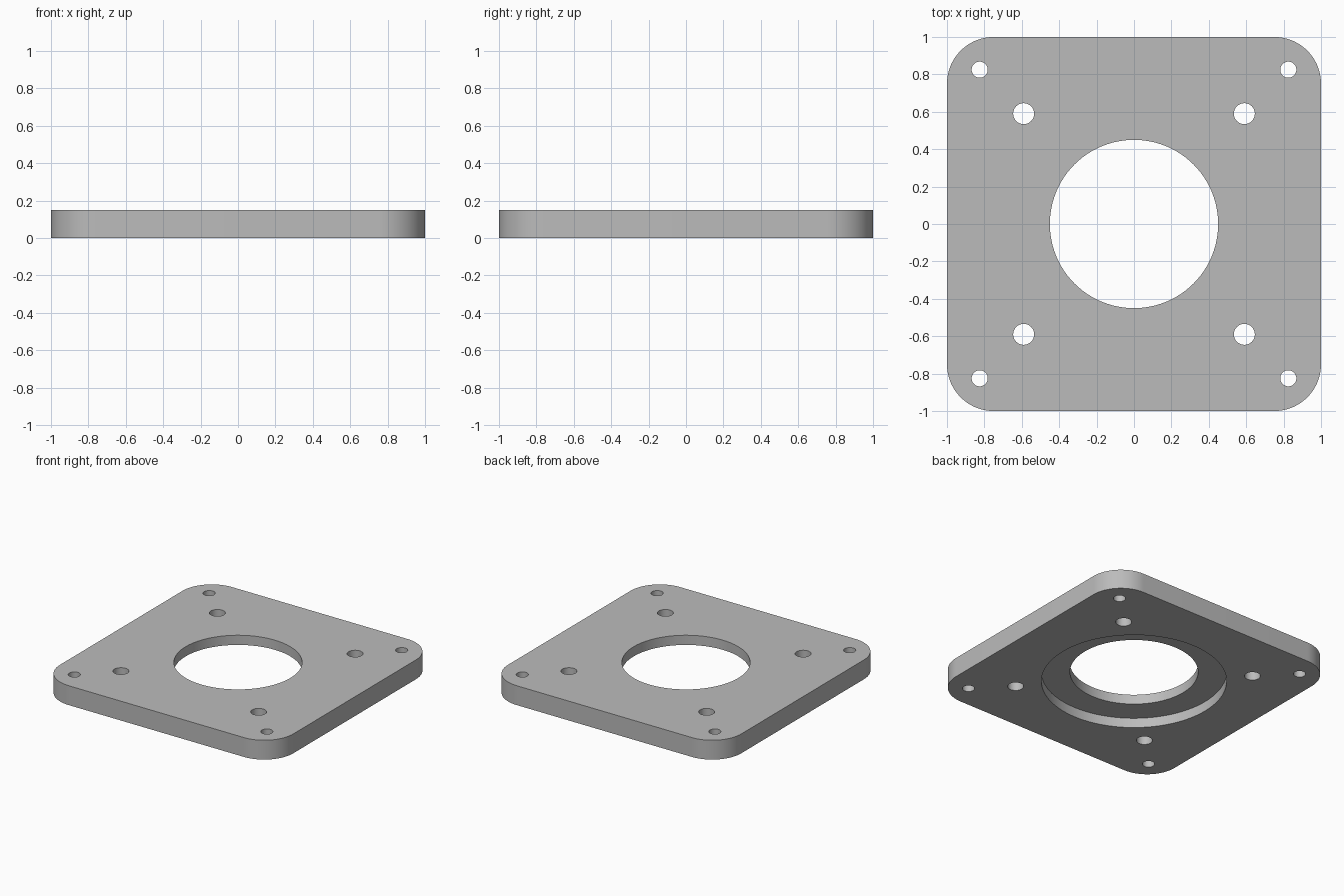
import bpy, bmesh
from math import cos, sin, pi, radians

if "Cube" in bpy.data.objects:
    bpy.data.objects.remove(bpy.data.objects["Cube"])

T = 0.15      # plate thickness
R = 0.25      # corner radius
STEPS = 20    # segments per rounded corner

# Rounded square plate, extruded from its outline
bm = bmesh.new()
outline = []
for i, (sx, sy) in enumerate([(1, 1), (-1, 1), (-1, -1), (1, -1)]):
    for k in range(STEPS + 1):
        a = (i + k / STEPS) * pi / 2
        outline.append(bm.verts.new((sx * (1 - R) + R * cos(a), sy * (1 - R) + R * sin(a), 0)))
base = bm.faces.new(outline)
top = bmesh.ops.extrude_face_region(bm, geom=[base])["geom"]
bmesh.ops.translate(bm, vec=(0, 0, T), verts=[g for g in top if isinstance(g, bmesh.types.BMVert)])
bmesh.ops.recalc_face_normals(bm, faces=bm.faces)
mesh = bpy.data.meshes.new("mounting_plate")
bm.to_mesh(mesh)
bm.free()
plate = bpy.data.objects.new("mounting_plate", mesh)
bpy.context.collection.objects.link(plate)

# Darker grey metal
metal = bpy.data.materials.new("grey_metal")
metal.diffuse_color = (0.5, 0.5, 0.5, 1)
metal.use_nodes = True
metal.node_tree.nodes["Principled BSDF"].inputs["Base Color"].default_value = metal.diffuse_color
mesh.materials.append(metal)


def cut_hole(x, y, radius, z0, z1, sides):
    bpy.ops.mesh.primitive_cylinder_add(vertices=sides, radius=radius, depth=z1 - z0,
                                        location=(x, y, (z0 + z1) / 2))
    cutter = bpy.context.object
    cutter.name = "hole_cutter"
    cutter.hide_render = True
    cutter.data.materials.append(metal)
    bpy.context.view_layer.objects.active = plate
    mod = plate.modifiers.new("hole", "BOOLEAN")
    mod.operation, mod.solver, mod.object = "DIFFERENCE", "EXACT", cutter
    bpy.ops.object.modifier_apply(modifier=mod.name)
    bpy.data.objects.remove(cutter)


# Centre bore with a wider recess on the underside
cut_hole(0, 0, 0.45, -0.1, T + 0.1, 96)
cut_hole(0, 0, 0.65, -0.1, 0.075, 96)

# Inner and corner screw holes
for sx in (-1, 1):
    for sy in (-1, 1):
        cut_hole(sx * 0.59, sy * 0.59, 0.056, -0.1, T + 0.1, 40)
        cut_hole(sx * 0.825, sy * 0.825, 0.043, -0.1, T + 0.1, 40)

bpy.ops.object.select_all(action="DESELECT")
plate.select_set(True)
bpy.context.view_layer.objects.active = plate
bpy.ops.object.shade_smooth_by_angle(angle=radians(30))
